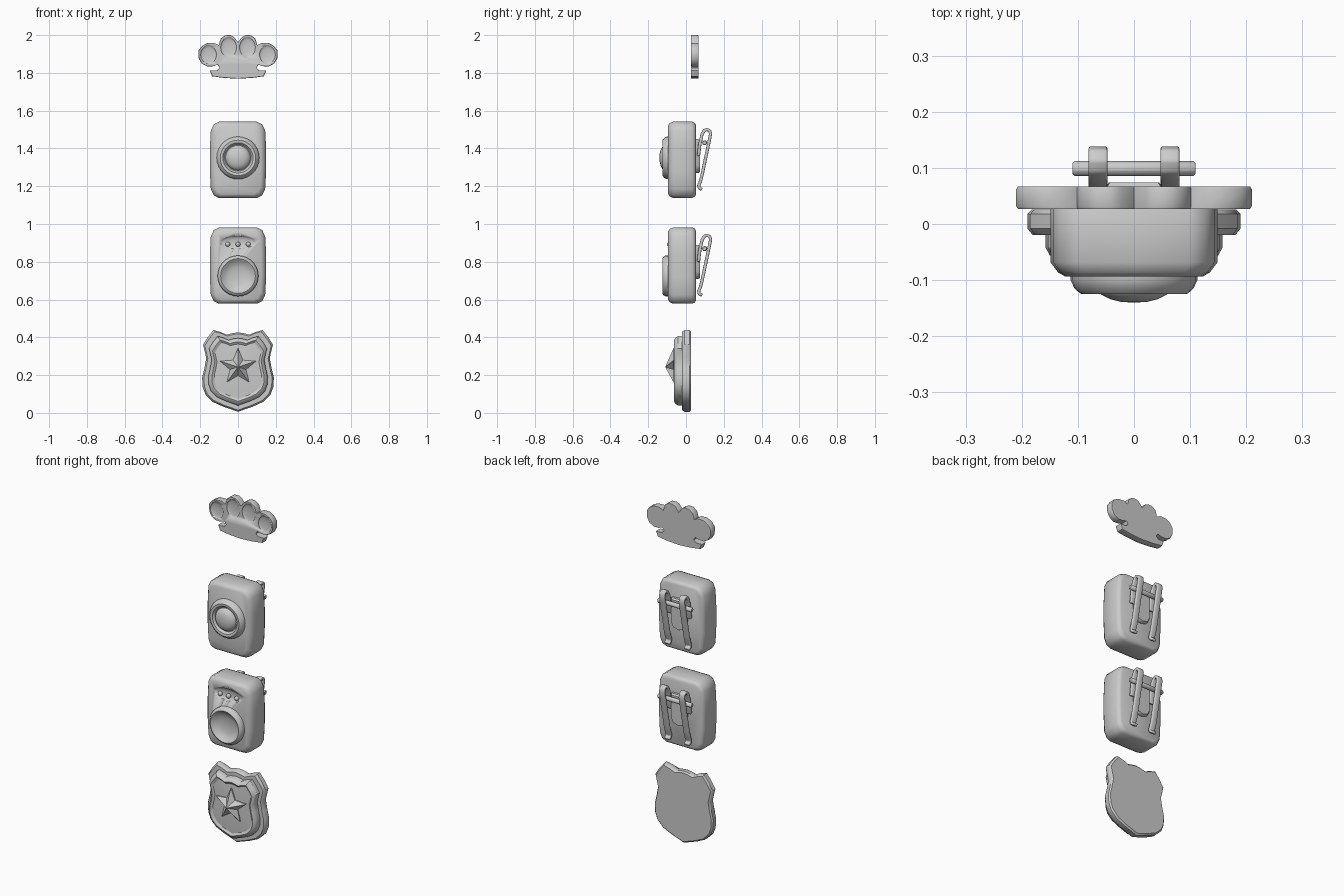
import bpy, bmesh, math
from mathutils import Vector

cube = bpy.data.objects.get("Cube")
if cube:
    bpy.data.objects.remove(cube, do_unlink=True)

grey = bpy.data.materials.new("plain grey")
grey.use_nodes = True
grey.diffuse_color = (0.6, 0.6, 0.6, 1)
grey.node_tree.nodes["Principled BSDF"].inputs["Base Color"].default_value = (0.6, 0.6, 0.6, 1)


def finish(name, bm, angle=40):
    """Turn a bmesh into a smooth shaded object with sharp edges kept."""
    bmesh.ops.remove_doubles(bm, verts=bm.verts, dist=1e-5)
    bmesh.ops.recalc_face_normals(bm, faces=bm.faces)
    mesh = bpy.data.meshes.new(name)
    bm.to_mesh(mesh)
    bm.free()
    mesh.materials.append(grey)
    obj = bpy.data.objects.new(name, mesh)
    bpy.context.collection.objects.link(obj)
    bpy.ops.object.select_all(action='DESELECT')
    obj.select_set(True)
    bpy.context.view_layer.objects.active = obj
    bpy.ops.object.shade_smooth_by_angle(angle=math.radians(angle))
    return obj


def mirrored(half):
    """Close a right-hand outline, running from top to bottom, across x = 0."""
    return half + [(-x, z) for x, z in reversed(half) if x > 0]


def loft(name, outline, z0, layers, angle=40):
    """Stack scaled copies of an xz outline along y: layers hold (y, scale x, scale z)."""
    bm = bmesh.new()
    rings = [[bm.verts.new((x * sx, y, z0 + z * sz)) for x, z in outline]
             for y, sx, sz in layers]
    n = len(outline)
    for a, b in zip(rings, rings[1:]):
        for i in range(n):
            bm.faces.new((a[i], a[(i + 1) % n], b[(i + 1) % n], b[i]))
    for ring, layer in ((rings[0], layers[0]), (rings[-1], layers[-1])):
        if layer[1] > 0:
            bm.faces.new(ring)
    return finish(name, bm, angle)


def lathe(name, z0, profile, sides=28):
    """Turn an (radius, y) profile around a front-to-back axis."""
    circle = [(math.sin(math.tau * i / sides), math.cos(math.tau * i / sides))
              for i in range(sides)]
    return loft(name, circle, z0, [(y, r, r) for r, y in profile])


def ball(name, centre, size):
    bm = bmesh.new()
    bmesh.ops.create_uvsphere(bm, u_segments=20, v_segments=12, radius=1)
    bmesh.ops.scale(bm, verts=bm.verts, vec=size)
    bmesh.ops.translate(bm, verts=bm.verts, vec=centre)
    return finish(name, bm)


def carve(target, cutter):
    cutter.hide_render = True
    cutter.hide_viewport = True
    cutter.display_type = 'WIRE'
    mod = target.modifiers.new("carve", 'BOOLEAN')
    mod.operation = 'DIFFERENCE'
    mod.solver = 'EXACT'
    mod.object = cutter


def bevel(obj, width, segments=2):
    mod = obj.modifiers.new("bevel", 'BEVEL')
    mod.width = width
    mod.segments = segments
    mod.limit_method = 'ANGLE'


# Shield badge with stepped rim and faceted star
shield = mirrored([(0, .200), (.03, .196), (.06, .188), (.095, .203), (.13, .212),
                   (.16, .175), (.185, .135), (.168, .065), (.178, .01), (.19, -.04),
                   (.187, -.09), (.172, -.13), (.135, -.167), (.08, -.192), (0, -.22)])
loft("badge_rim", shield, .226,
     [(.026, .96, .96), (.018, 1, 1), (-.008, 1, 1), (-.02, .95, .96), (-.02, .8, .82)])
loft("badge_shield", shield, .226,
     [(-.01, .83, .85), (-.042, .83, .85), (-.056, .79, .81), (-.063, .73, .75),
      (-.055, .66, .69), (-.064, 0, 0)], 30)
star = [(r * math.sin(math.pi * i / 5), r * math.cos(math.pi * i / 5))
        for i, r in enumerate([.1, .045] * 5)]
loft("badge_star", star, .243, [(-.045, 1, 1), (-.066, 1, 1), (-.11, 0, 0)], 15)


# Clip-on devices share a rounded case and a back clip
quarter = [(0, .202), (.1, .202), (.128, .188), (.144, .155), (.149, .06)]
case_outline = mirrored(quarter + [(x, -z) for x, z in reversed(quarter)])


def device(prefix, z0):
    case = loft(prefix + "_case", case_outline, z0,
                [(-.094, .82, .9), (-.086, .91, .96), (-.068, 1, 1),
                 (.032, 1, 1), (.046, .95, .97), (.052, .87, .92)], 50)
    # Plate behind the clip
    plate = mirrored([(0, .11), (.048, .11), (.05, -.03), (.035, -.06), (0, -.07)])
    loft(prefix + "_clip_plate", plate, z0, [(.045, 1, 1), (.066, 1, 1), (.074, .9, .93)])
    # Cross pin
    bm = bmesh.new()
    bmesh.ops.create_cone(bm, cap_ends=True, segments=10, radius1=.014, radius2=.014, depth=.22)
    for v in bm.verts:
        v.co = Vector((v.co.z, v.co.x + .099, v.co.y + z0 + .09))
    bevel(finish(prefix + "_clip_pin", bm), .004, 1)
    # Two bent straps
    path = [(.066, .02), (.073, .08), (.085, .135), (.097, .155), (.112, .161), (.126, .153),
            (.13, .137), (.125, .11), (.085, -.08), (.076, -.115), (.067, -.135),
            (.07, -.15), (.085, -.157)]
    for side, x in (("left", .064), ("right", -.064)):
        bm = bmesh.new()
        rows = [[bm.verts.new((x + dx, y, z0 + z)) for dx in (-.017, .017)] for y, z in path]
        for a, b in zip(rows, rows[1:]):
            bm.faces.new((a[0], a[1], b[1], b[0]))
        strap = finish(prefix + "_clip_strap_" + side, bm, 50)
        solid = strap.modifiers.new("thickness", 'SOLIDIFY')
        solid.thickness = .017
        solid.offset = 0
        bevel(strap, .005)
    return case


# Lower device: dished speaker, three lamps in a shallow recess
speaker_case = device("speaker", .78)
carve(speaker_case, ball("recess_cutter", (0, -.095, .903), (.095, .014, .034)))
lathe("speaker_cup", .725, [(.108, -.08), (.108, -.108), (.101, -.12), (.092, -.125),
                            (.082, -.118), (.07, -.108), (.045, -.1), (0, -.096)])
for i in (-1, 0, 1):
    ball("speaker_lamp", (i * .054, -.088, .893), (.013, .013, .013))

# Upper device: ring with a domed push button
device("button", 1.34)
lathe("button_ring", 1.35, [(.113, -.08), (.113, -.1), (.106, -.115), (.094, -.125),
                            (.08, -.123), (.07, -.11), (0, -.11)])
lathe("button_dome", 1.35, [(.066, -.1), (.066, -.114), (.058, -.126), (.042, -.134),
                            (.022, -.139), (0, -.14)])

# Four-finger knuckle plate with dished finger pads
knuckle = mirrored([(0, .078), (.022, .106), (.04, .115), (.068, .114), (.092, .096),
                    (.102, .062), (.126, .074), (.162, .073), (.19, .058), (.21, .032),
                    (.208, -.008), (.192, -.035), (.165, -.05), (.135, -.05), (.108, -.042),
                    (.098, -.058), (.112, -.073), (.149, -.073), (.137, -.103),
                    (.08, -.111), (0, -.116)])
plate = loft("knuckle_plate", knuckle, 1.885, [(.027, .985, .985), (.032, 1, 1),
                                               (.062, 1, 1), (.067, .985, .985)], 50)
for side in (-1, 1):
    carve(plate, ball("inner_pad_cutter", (side * .05, .027, 1.935), (.042, .009, .052)))
    carve(plate, ball("outer_pad_cutter", (side * .156, .027, 1.897), (.042, .009, .048)))
